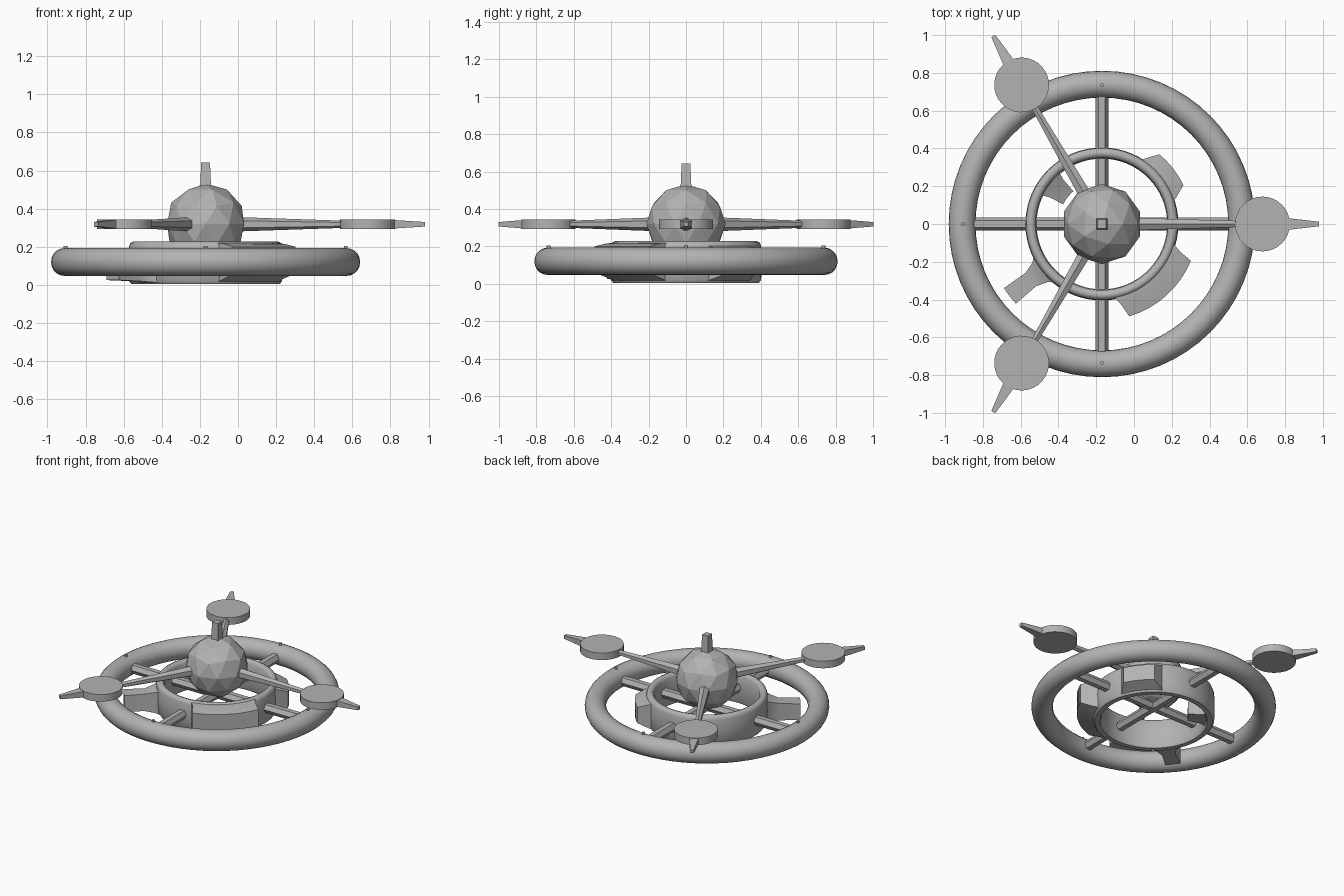
import bpy, bmesh, math
from mathutils import Matrix, Vector

if "Cube" in bpy.data.objects:
    bpy.data.objects.remove(bpy.data.objects["Cube"])

CX = -0.17                      # shared vertical axis of all rings
grey = bpy.data.materials.new("mid grey")
grey.diffuse_color = (0.45, 0.45, 0.45, 1)
grey.use_nodes = True
grey.node_tree.nodes["Principled BSDF"].inputs["Base Color"].default_value = grey.diffuse_color


def finish(name, bm, smooth=None):
    """Turn a bmesh into a named object standing on the shared axis."""
    bmesh.ops.recalc_face_normals(bm, faces=bm.faces)
    me = bpy.data.meshes.new(name)
    bm.to_mesh(me)
    bm.free()
    me.materials.append(grey)
    ob = bpy.data.objects.new(name, me)
    ob.location.x = CX
    bpy.context.collection.objects.link(ob)
    if smooth:
        bpy.ops.object.select_all(action='DESELECT')
        ob.select_set(True)
        bpy.context.view_layer.objects.active = ob
        bpy.ops.object.shade_smooth_by_angle(angle=math.radians(smooth))
    return ob


def lathe(name, profile, steps=64):
    """Closed profile of (radius, z) spun round the axis."""
    bm = bmesh.new()
    loops = []
    for i in range(steps):
        a = math.tau * i / steps
        loops.append([bm.verts.new((r * math.cos(a), r * math.sin(a), z)) for r, z in profile])
    n = len(profile)
    for i in range(steps):
        p, q = loops[i], loops[(i + 1) % steps]
        for j in range(n):
            k = (j + 1) % n
            bm.faces.new((p[j], q[j], q[k], p[k]))
    return finish(name, bm, 50)


def loft(name, sections, angle=0, smooth=None):
    """Skin equal-sized point rings, cap both ends, turn round the axis."""
    bm = bmesh.new()
    rings = [[bm.verts.new(p) for p in s] for s in sections]
    n = len(rings[0])
    for a, b in zip(rings, rings[1:]):
        for j in range(n):
            k = (j + 1) % n
            bm.faces.new((a[j], a[k], b[k], b[j]))
    bm.faces.new(rings[0])
    bm.faces.new(rings[-1])
    bm.transform(Matrix.Rotation(math.radians(angle), 4, 'Z'))
    return finish(name, bm, smooth)


def hexagon(x, r, z, turn=0):
    return [(x, r * math.cos(math.radians(60 * i + turn)),
             z + r * math.sin(math.radians(60 * i + turn))) for i in range(6)]


def rect(x, hy, z0, z1):
    return [(x, -hy, z0), (x, hy, z0), (x, hy, z1), (x, -hy, z1)]


def fin(name, angle, stations):
    """Curved block on the inner ring; station = radius, half angle, z0, z1."""
    secs = []
    for r, half, z0, z1 in stations:
        arc = [math.radians(half * (i / 4 - 1)) for i in range(9)]
        low = [(r * math.cos(a), r * math.sin(a), z0) for a in arc]
        top = [(r * math.cos(a), r * math.sin(a), z1) for a in reversed(arc)]
        secs.append(low + top)
    return loft(name, secs, angle, 35)


# Outer rim
lathe("outer_rim", [(0.74 + 0.071 * math.cos(math.tau * i / 20),
                     0.12 + 0.073 * math.sin(math.tau * i / 20)) for i in range(20)])

# Inner ring band with rounded lips
lathe("inner_ring", [(0.355, 0.005), (0.39, 0.005), (0.402, 0.022), (0.405, 0.115),
                     (0.402, 0.2), (0.395, 0.22), (0.378, 0.228), (0.36, 0.222),
                     (0.35, 0.205), (0.346, 0.115), (0.348, 0.02)])

# Cross spokes
for i, name in enumerate(("right_spoke", "back_spoke", "left_spoke", "front_spoke")):
    loft(name, [hexagon(0, 0.035, 0.12), hexagon(0.70, 0.035, 0.12)], 90 * i)
    # Small pins on the rim
    bm = bmesh.new()
    at = Matrix.Rotation(math.radians(90 * i), 4, 'Z') @ Matrix.Translation((0.735, 0, 0.19))
    bmesh.ops.create_cone(bm, cap_ends=True, segments=12, radius1=0.01, radius2=0.01,
                          depth=0.03, matrix=at)
    finish("rim_pin", bm, 40)

# Fins on the inner ring
fin("front_right_fin", -48, [(0.38, 34, 0.01, 0.22), (0.44, 28.5, 0.035, 0.215),
                             (0.51, 25.5, 0.06, 0.2)])
fin("back_right_fin", 38, [(0.38, 23, 0.01, 0.21), (0.43, 17, 0.03, 0.19),
                           (0.478, 12.5, 0.05, 0.165)])
fin("front_left_fin", 218, [(0.38, 17, 0.01, 0.19), (0.42, 9, 0.015, 0.165),
                            (0.48, 5.4, 0.02, 0.145), (0.62, 4.8, 0.025, 0.14)])
fin("back_left_inner_fin", 142, [(0.37, 13, 0.02, 0.19), (0.31, 11, 0.03, 0.16),
                                 (0.23, 11, 0.04, 0.13)])

# Faceted core
bm = bmesh.new()
bmesh.ops.create_icosphere(bm, subdivisions=2, radius=0.212,
                           matrix=Matrix.Translation((0, 0, 0.32)))
finish("core", bm)

# Top post
loft("top_post", [[(sx * h, sy * h, z) for sx, sy in ((-1, -1), (1, -1), (1, 1), (-1, 1))]
                  for h, z in ((0.032, 0.45), (0.023, 0.642))])

# Three arms, each with a paddle disc and a tip
for i, side in enumerate(("right", "back_left", "front_left")):
    a = 120 * i
    loft(side + "_arm", [hexagon(0.1, 0.04, 0.318, 30), hexagon(0.75, 0.018, 0.318, 30)], a)
    bm = bmesh.new()
    at = Matrix.Rotation(math.radians(a), 4, 'Z') @ Matrix.Translation((0.85, 0, 0.318))
    bmesh.ops.create_cone(bm, cap_ends=True, segments=32, radius1=0.145, radius2=0.145,
                          depth=0.052, matrix=at)
    finish(side + "_disc", bm, 40)
    loft(side + "_tip", [rect(0.96, 0.034, 0.294, 0.342), rect(1.15, 0.012, 0.306, 0.33)], a)
